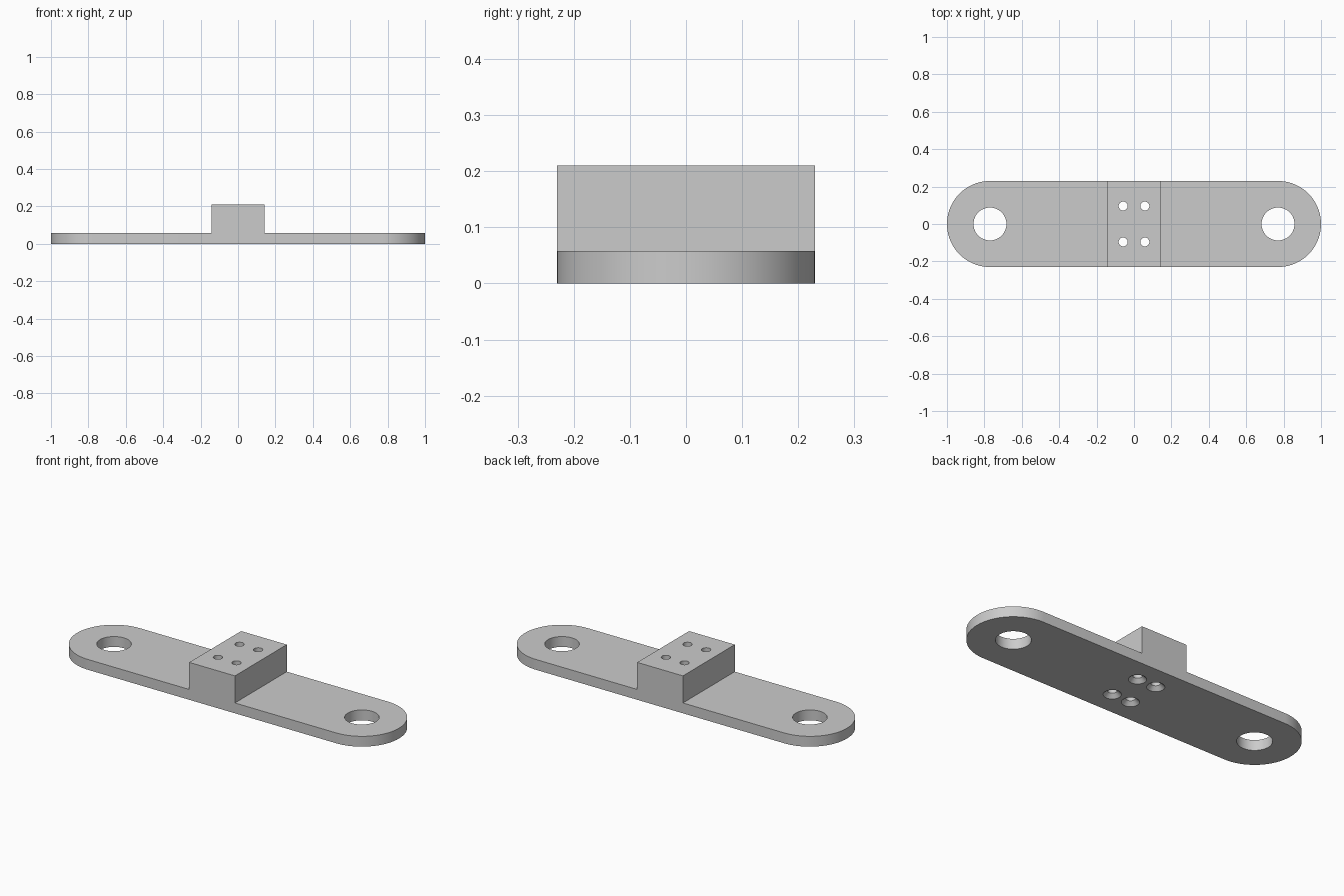
import bpy
import bmesh
from math import cos, sin, pi, radians

if "Cube" in bpy.data.objects:
    bpy.data.objects.remove(bpy.data.objects["Cube"])

PLATE_T, TOP = 0.058, 0.21       # plate thickness, block top
HALF_W, BLOCK_X = 0.23, 0.142    # half width (also end radius), block half length
EYE_X, EYE_R = 0.77, 0.088       # large end holes
SCREW_X, SCREW_Y = 0.058, 0.096  # screw hole pattern
SCREW_R, SINK_R = 0.024, 0.045   # screw hole and its countersink

grey = bpy.data.materials.new("light_grey")
grey.use_nodes = True
grey.diffuse_color = (0.6, 0.6, 0.6, 1)
grey.node_tree.nodes["Principled BSDF"].inputs["Base Color"].default_value = (0.6, 0.6, 0.6, 1)


def to_object(bm, name):
    bmesh.ops.recalc_face_normals(bm, faces=bm.faces[:])
    mesh = bpy.data.meshes.new(name)
    bm.to_mesh(mesh)
    bm.free()
    mesh.materials.append(grey)
    obj = bpy.data.objects.new(name, mesh)
    bpy.context.collection.objects.link(obj)
    return obj


def extrude_up(bm, faces, height):
    result = bmesh.ops.extrude_face_region(bm, geom=faces, use_keep_orig=False)
    verts = [g for g in result["geom"] if isinstance(g, bmesh.types.BMVert)]
    bmesh.ops.translate(bm, verts=verts, vec=(0, 0, height))
    return [g for g in result["geom"] if isinstance(g, bmesh.types.BMFace)]


def revolve(bm, profile, x, y, sides=48):
    """Closed solid of revolution from (radius, z) pairs."""
    rings = [[bm.verts.new((x + r * cos(2 * pi * i / sides),
                            y + r * sin(2 * pi * i / sides), z))
              for i in range(sides)] for r, z in profile]
    for low, high in zip(rings, rings[1:]):
        for i in range(sides):
            j = (i + 1) % sides
            bm.faces.new((low[i], low[j], high[j], high[i]))
    bm.faces.new(rings[0][::-1])
    bm.faces.new(rings[-1])


# Footprint: a rounded end on each side of a rectangular middle
bm = bmesh.new()
corner = {(sx, sy): bm.verts.new((sx * BLOCK_X, sy * HALF_W, 0))
          for sx in (-1, 1) for sy in (-1, 1)}
middle = bm.faces.new([corner[k] for k in ((-1, -1), (1, -1), (1, 1), (-1, 1))])
STEPS = 40
for side in (-1, 1):
    arc = []
    for i in range(STEPS + 1):
        a = -pi / 2 + pi * i / STEPS
        arc.append(bm.verts.new((side * (EYE_X + HALF_W * cos(a)), HALF_W * sin(a), 0)))
    outline = [corner[side, -1]] + arc + [corner[side, 1]]
    bm.faces.new(outline if side > 0 else outline[::-1])

# Plate thickness, then the raised central block; the footprint is closed below
base = bm.faces[:]
floor = bmesh.ops.duplicate(bm, geom=base)
tops = extrude_up(bm, base, PLATE_T)
centre = min(tops, key=lambda f: abs(f.calc_center_median().x))
extrude_up(bm, [centre], TOP - PLATE_T)
bmesh.ops.remove_doubles(bm, verts=bm.verts[:], dist=1e-5)
bracket = to_object(bm, "mounting_bracket")

# Cutter for end holes and countersunk screw holes
bm = bmesh.new()
sink_depth = SINK_R - SCREW_R
lip = 0.005
for sx in (-1, 1):
    revolve(bm, [(EYE_R, -0.1), (EYE_R, 0.2)], sx * EYE_X, 0)
    for sy in (-1, 1):
        revolve(bm, [(SINK_R + lip, -lip), (SCREW_R, sink_depth), (SCREW_R, TOP + 0.1)],
                sx * SCREW_X, sy * SCREW_Y, 32)
cutter = to_object(bm, "hole_cutter")
cutter.hide_render = True

cut = bracket.modifiers.new("holes", "BOOLEAN")
cut.operation = "DIFFERENCE"
cut.solver = "EXACT"
cut.object = cutter
bpy.ops.object.select_all(action="DESELECT")
bracket.select_set(True)
bpy.context.view_layer.objects.active = bracket
bpy.ops.object.modifier_apply(modifier=cut.name)
bpy.data.objects.remove(cutter)
bpy.ops.object.shade_smooth_by_angle(angle=radians(30))
